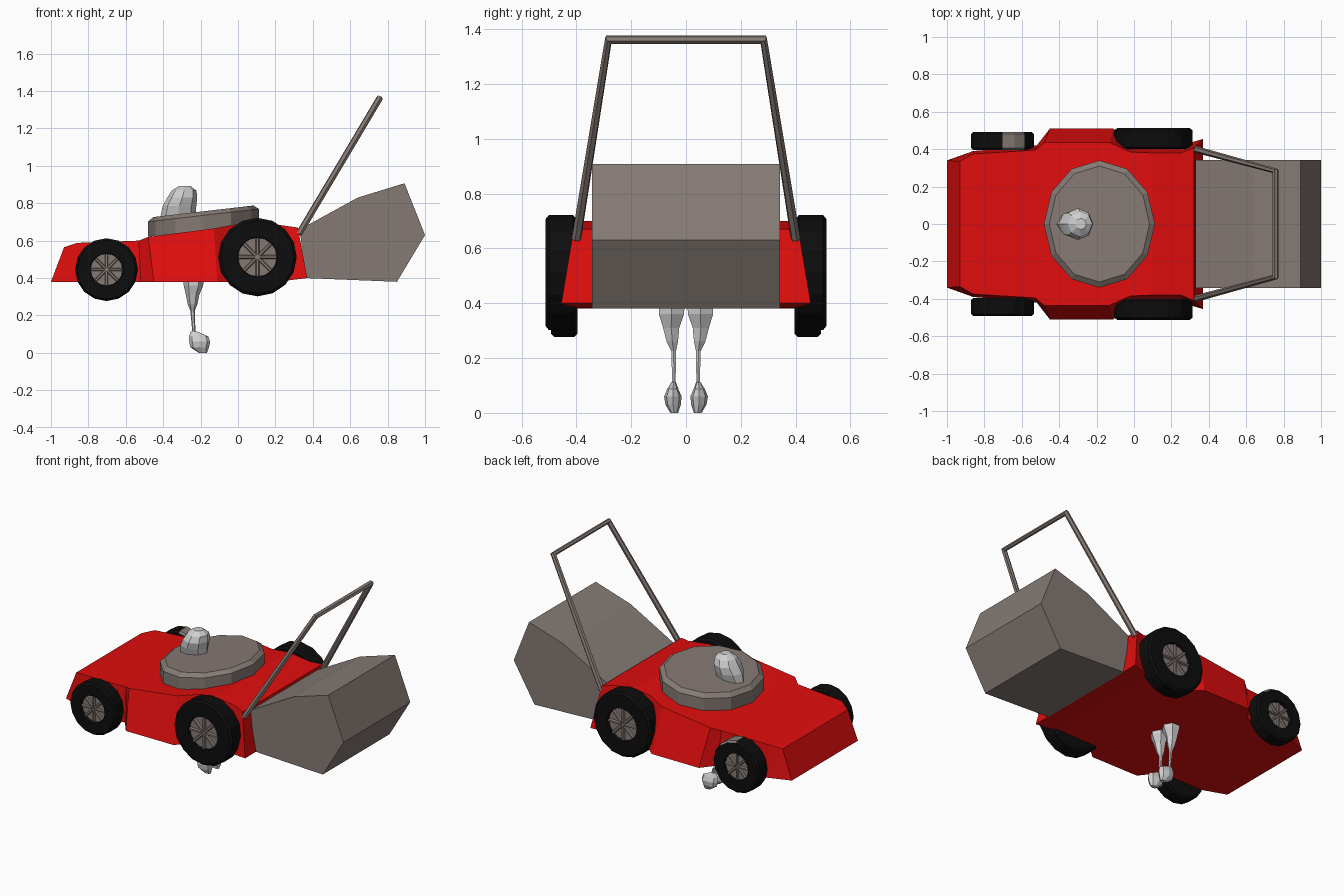
import bpy, bmesh, math
from mathutils import Vector

if "Cube" in bpy.data.objects:
    bpy.data.objects.remove(bpy.data.objects["Cube"])


def material(name, rgb):
    m = bpy.data.materials.new(name)
    m.diffuse_color = (*rgb, 1)
    m.use_nodes = True
    m.node_tree.nodes["Principled BSDF"].inputs["Base Color"].default_value = m.diffuse_color
    return m


RED = material("red paint", (0.75, 0.004, 0.004))
GREY = material("warm grey", (0.235, 0.195, 0.175))
BLACK = material("black rubber", (0.004, 0.004, 0.004))
PALE = material("pale grey", (0.62, 0.62, 0.62))


def loft(name, rings, mats, paint=None):
    """Skin equal-sized closed rings and cap both ends; paint(face) picks a slot."""
    bm = bmesh.new()
    vs = [[bm.verts.new(p) for p in r] for r in rings]
    n = len(rings[0])
    for a, b in zip(vs, vs[1:]):
        for i in range(n):
            j = (i + 1) % n
            bm.faces.new((a[i], a[j], b[j], b[i]))
    bm.faces.new(vs[0])
    bm.faces.new(vs[-1])
    bmesh.ops.recalc_face_normals(bm, faces=bm.faces)
    if paint:
        for f in bm.faces:
            f.material_index = paint(f)
    me = bpy.data.meshes.new(name)
    bm.to_mesh(me)
    bm.free()
    for m in mats:
        me.materials.append(m)
    ob = bpy.data.objects.new(name, me)
    bpy.context.collection.objects.link(ob)
    return ob


def oval(z, cx, cy, rx, ry, n=8, tilt=0.0):
    """Horizontal ellipse ring, optionally sloping up along x."""
    pts = []
    for i in range(n):
        a = 2 * math.pi * i / n
        dx = rx * math.cos(a)
        pts.append((cx + dx, cy + ry * math.sin(a), z + tilt * dx))
    return pts


# Mower deck: stations of bottom x, top x, bottom half width, top half width, bottom z, top z
stations = [
    (-1.00, -0.93, 0.34, 0.335, 0.38, 0.565),
    (-0.86, -0.86, 0.39, 0.375, 0.38, 0.588),
    (-0.52, -0.53, 0.42, 0.395, 0.38, 0.60),
    (-0.45, -0.48, 0.51, 0.435, 0.38, 0.62),
    (-0.11, -0.13, 0.51, 0.435, 0.38, 0.665),
    (-0.02, -0.02, 0.43, 0.385, 0.38, 0.685),
    (0.10, 0.10, 0.42, 0.38, 0.38, 0.70),
    (0.25, 0.25, 0.42, 0.38, 0.385, 0.68),
    (0.37, 0.32, 0.455, 0.41, 0.40, 0.67),
]
loft("deck", [[(xb, -wb, zb), (xb, wb, zb), (xt, wt, zt), (xt, -wt, zt)]
              for xb, xt, wb, wt, zb, zt in stations], [RED])

# Sloping round engine cover with a bevelled rim
loft("engine_cover", [oval(0.655, -0.185, 0, 0.297, 0.34, 12, 0.115),
                      oval(0.735, -0.185, 0, 0.297, 0.34, 12, 0.115),
                      oval(0.757, -0.185, 0, 0.268, 0.31, 12, 0.115)], [GREY])

# Grass bag: side profile extruded across the width
profile = [(0.33, 0.66), (0.64, 0.83), (0.89, 0.907), (1.0, 0.63), (0.85, 0.38), (0.36, 0.40)]
loft("grass_bag", [[(x, y, z) for x, z in profile] for y in (-0.343, 0.343)], [GREY])


# Wheels: turned tyre with a recessed grey hub and slim spokes
def wheel(name, cx, cz, r, hub, y_in, y_out, side, patch=False):
    c = Vector((cx, 0, cz))

    def ring(rad, y):
        return [(cx + rad * math.cos(math.tau * i / 16), side * y,
                 cz + rad * math.sin(math.tau * i / 16)) for i in range(16)]

    def paint(f):
        p = f.calc_center_median()
        d = math.hypot(p.x - cx, p.z - cz)
        if abs(p.y) > (y_in + y_out) / 2 and d < hub * 0.9:
            return 1
        if patch and d > r * 0.9 and p.z > cz and 0 < p.x - cx < r * 0.7:
            return 1
        return 0

    loft(name, [ring(r * 0.93, y_in), ring(r, y_in + 0.012), ring(r, y_out - 0.012),
                ring(r * 0.93, y_out), ring(hub, y_out), ring(hub * 0.97, y_out - 0.018)],
         [BLACK, GREY], paint)
    bm = bmesh.new()
    for k in range(8):
        a = math.tau * k / 8
        u = Vector((math.cos(a), 0, math.sin(a)))
        v = Vector((-math.sin(a), 0, math.cos(a)))
        rows = []
        for y, w in ((y_out - 0.02, 0.10), (y_out - 0.006, 0.05)):
            off = Vector((0, side * y, 0))
            rows.append([bm.verts.new(c + off + u * hub * s + v * hub * t)
                         for s, t in ((0.12, -w), (0.95, -w), (0.95, w), (0.12, w))])
        for i in range(4):
            j = (i + 1) % 4
            bm.faces.new((rows[0][i], rows[0][j], rows[1][j], rows[1][i]))
        bm.faces.new(rows[1])
        bm.faces.new(rows[0])
    bmesh.ops.recalc_face_normals(bm, faces=bm.faces)
    me = bpy.data.meshes.new(name + "_spokes")
    bm.to_mesh(me)
    bm.free()
    me.materials.append(GREY)
    bpy.context.collection.objects.link(bpy.data.objects.new(name + "_spokes", me))


for side, tag in ((-1, "near"), (1, "far")):
    wheel("small_wheel_" + tag, -0.703, 0.445, 0.168, 0.088, 0.395, 0.492, side, side > 0)
    wheel("large_wheel_" + tag, 0.104, 0.512, 0.21, 0.107, 0.40, 0.512, side)

# Push handle: one bent tube
cu = bpy.data.curves.new("handle", 'CURVE')
cu.dimensions = '3D'
cu.bevel_depth = 0.018
cu.bevel_resolution = 1
cu.use_fill_caps = True
sp = cu.splines.new('POLY')
path = [(0.325, -0.40, 0.635), (0.757, -0.283, 1.361), (0.757, 0.283, 1.361), (0.325, 0.40, 0.635)]
sp.points.add(3)
for p, co in zip(sp.points, path):
    p.co = (*co, 1)
sp.use_smooth = False
cu.materials.append(GREY)
handle = bpy.data.objects.new("handle", cu)
bpy.context.collection.objects.link(handle)
bpy.context.view_layer.objects.active = handle
handle.select_set(True)
bpy.ops.object.convert(target='MESH')

# Figure's head poking out of the cover
loft("figure_head", [oval(z, cx, 0, rx, ry) for z, cx, rx, ry in (
    (0.66, -0.325, 0.09, 0.05), (0.735, -0.32, 0.093, 0.06), (0.785, -0.313, 0.09, 0.078),
    (0.83, -0.298, 0.08, 0.085), (0.868, -0.288, 0.066, 0.065), (0.892, -0.285, 0.03, 0.03))],
     [PALE])

# Figure's legs and feet below the deck
for s, tag in ((-1, "near"), (1, "far")):
    loft("figure_leg_" + tag, [oval(z, cx, s * cy, rx, ry, 6) for z, cx, cy, rx, ry in (
        (0.41, -0.24, 0.052, 0.056, 0.055), (0.36, -0.238, 0.053, 0.052, 0.053),
        (0.31, -0.243, 0.054, 0.036, 0.034), (0.26, -0.243, 0.05, 0.026, 0.024),
        (0.225, -0.243, 0.045, 0.012, 0.010), (0.10, -0.235, 0.044, 0.008, 0.007))], [PALE])
    loft("figure_foot_" + tag, [oval(z, cx, s * cy, rx, ry, 8) for z, cx, cy, rx, ry in (
        (0.113, -0.235, 0.045, 0.018, 0.008), (0.088, -0.21, 0.048, 0.052, 0.020),
        (0.06, -0.205, 0.048, 0.056, 0.032), (0.03, -0.205, 0.047, 0.05, 0.028),
        (0.0, -0.188, 0.043, 0.022, 0.014))], [PALE])
